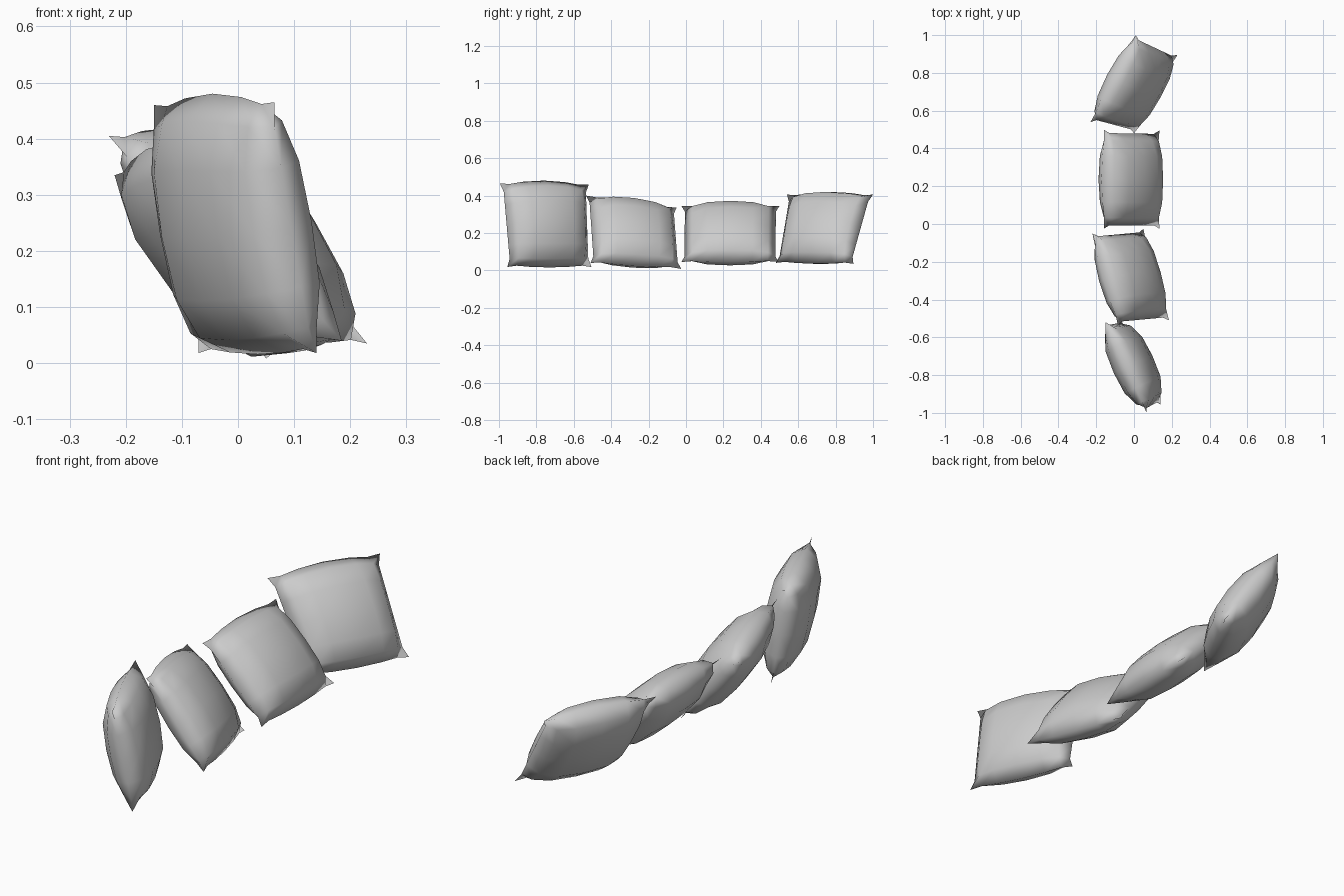
import bpy, bmesh
from mathutils import Vector

if "Cube" in bpy.data.objects:
    bpy.data.objects.remove(bpy.data.objects["Cube"])

STEPS = [-1, -0.84, -0.5, 0, 0.5, 0.84, 1]
HALF_THICK = 0.1


def puff(a):
    return max(0.0, 1 - abs(a) ** 3) ** 0.6


def make_pillow(name, bottom_a, bottom_b, top_a, top_b):
    """Stuffed pillow stretched between four pointed corners."""
    ba, bb, ta, tb = map(Vector, (bottom_a, bottom_b, top_a, top_b))
    normal = ((bb + tb) - (ba + ta)).cross((ta + tb) - (ba + bb)).normalized()

    def place(u, v, side):
        if abs(u) < 1 or abs(v) < 1:      # edges sit inside the corner ears
            swell = 0.13 if v > 0 else 0.06
            pu, pv = u * 0.93, v * (0.95 + swell * (1 - u * u))
        else:
            pu, pv = u, v
        s, t = (pu + 1) / 2, (pv + 1) / 2
        p = ba.lerp(bb, s).lerp(ta.lerp(tb, s), t)
        return p + normal * side * HALF_THICK * puff(u) * puff(v)

    bm = bmesh.new()
    n = len(STEPS)
    for side in (1, -1):
        grid = [[bm.verts.new(place(u, v, side)) for u in STEPS] for v in STEPS]
        for j in range(n - 1):
            for i in range(n - 1):
                bm.faces.new((grid[j][i], grid[j][i + 1],
                              grid[j + 1][i + 1], grid[j + 1][i]))
    # Sew the two halves together along the rim
    bmesh.ops.remove_doubles(bm, verts=bm.verts, dist=0.0005)
    bmesh.ops.recalc_face_normals(bm, faces=bm.faces)
    for f in bm.faces:
        f.smooth = True
    mesh = bpy.data.meshes.new(name)
    bm.to_mesh(mesh)
    bm.free()
    obj = bpy.data.objects.new(name, mesh)
    bpy.context.collection.objects.link(obj)
    return obj


# Row of four pillows, leaning back in a gentle curve
make_pillow("pillow_front", (0.14, -0.955, 0.018), (-0.07, -0.505, 0.018),
            (0.065, -0.995, 0.465), (-0.15, -0.52, 0.46))
make_pillow("pillow_mid_front", (0.185, -0.51, 0.04), (0.05, -0.025, 0.008),
            (-0.085, -0.535, 0.40), (-0.22, -0.05, 0.335))
make_pillow("pillow_mid_back", (0.135, -0.025, 0.045), (0.135, 0.495, 0.045),
            (-0.16, -0.025, 0.345), (-0.16, 0.50, 0.345))
make_pillow("pillow_back", (0.0, 0.48, 0.04), (0.23, 0.895, 0.035),
            (-0.23, 0.54, 0.405), (0.01, 1.0, 0.405))
